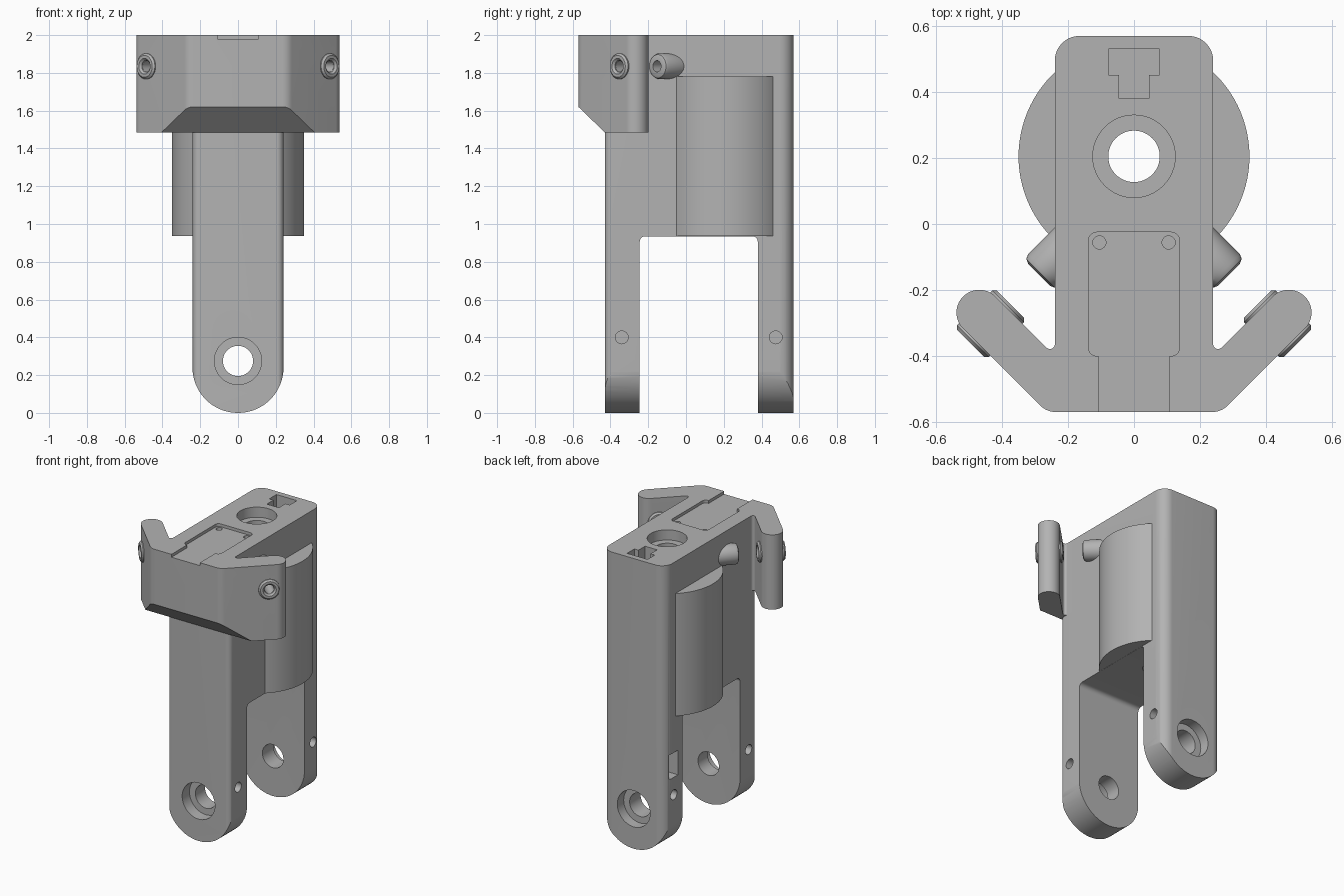
import bpy, math
from mathutils import Vector, Matrix

cube = bpy.data.objects.get("Cube")
if cube:
    bpy.data.objects.remove(cube, do_unlink=True)

grey = bpy.data.materials.new("plain grey")
grey.use_nodes = True
grey.diffuse_color = (0.45, 0.45, 0.45, 1)
grey.node_tree.nodes["Principled BSDF"].inputs["Base Color"].default_value = (0.45, 0.45, 0.45, 1)


def make(name, verts, faces):
    me = bpy.data.meshes.new(name)
    me.from_pydata(verts, [], faces)
    me.materials.append(grey)
    ob = bpy.data.objects.new(name, me)
    bpy.context.collection.objects.link(ob)
    bm_fix(me)
    return ob


def bm_fix(me):
    import bmesh
    bm = bmesh.new()
    bm.from_mesh(me)
    bmesh.ops.recalc_face_normals(bm, faces=bm.faces)
    bm.to_mesh(me)
    bm.free()


def rounded(points):
    """Outline from (a, b, radius) corners, each radius turned into an arc."""
    out = []
    for i, (a, b, r) in enumerate(points):
        p = Vector((a, b))
        if not r:
            out.append(p)
            continue
        u = (Vector(points[i - 1][:2]) - p).normalized()
        v = (Vector(points[(i + 1) % len(points)][:2]) - p).normalized()
        half = u.angle(v) / 2
        centre = p + (u + v).normalized() * r / math.sin(half)
        start = p + u * r / math.tan(half) - centre
        sweep = start.angle_signed(p + v * r / math.tan(half) - centre)
        n = max(4, int(abs(sweep) / 0.1))
        for k in range(n + 1):
            out.append(centre + Matrix.Rotation(-sweep * k / n, 2) @ start)
    return out


def prism(name, points, axis, lo, hi):
    """Extrude a rounded outline along x, y or z."""
    place = {"x": lambda p, t: (t, p.x, p.y),
             "y": lambda p, t: (p.x, t, p.y),
             "z": lambda p, t: (p.x, p.y, t)}[axis]
    ring = rounded(points)
    n = len(ring)
    verts = [place(p, lo) for p in ring] + [place(p, hi) for p in ring]
    sides = [(i, (i + 1) % n, n + (i + 1) % n, n + i) for i in range(n)]
    return make(name, verts, sides + [tuple(range(n)), tuple(range(n, 2 * n))])


def box(a0, a1, b0, b1, r=0):
    return [(a0, b0, r), (a1, b0, r), (a1, b1, r), (a0, b1, r)]


def lathe(name, profile, origin, axis, n=48, closed=False):
    """Spin (radius, height) points about an axis; a closed profile makes a ring."""
    rot = Vector(axis).to_track_quat("Z", "Y")
    verts = [rot @ Vector((r * math.cos(2 * math.pi * i / n), r * math.sin(2 * math.pi * i / n), h))
             + Vector(origin) for r, h in profile for i in range(n)]
    m = len(profile)
    faces = [(j * n + i, j * n + (i + 1) % n, (j + 1) % m * n + (i + 1) % n, (j + 1) % m * n + i)
             for j in range(m if closed else m - 1) for i in range(n)]
    if not closed:
        faces += [tuple(range(n)), tuple(range((m - 1) * n, m * n))]
    return make(name, verts, faces)


def rod(origin, axis, r, length, name="cutter", n=48):
    return lathe(name, [(r, 0), (r, length)], origin, axis, n)


def boolean(target, operation, *tools):
    for tool in tools:
        mod = target.modifiers.new("cut", "BOOLEAN")
        mod.operation, mod.solver, mod.object = operation, "EXACT", tool
        dg = bpy.context.evaluated_depsgraph_get()
        me = bpy.data.meshes.new_from_object(target.evaluated_get(dg))
        target.modifiers.clear()
        target.data = me
        bpy.data.objects.remove(tool, do_unlink=True)


# Fork body: rounded column, round feet, open gap between the legs
body = prism("fork_body", [(-0.24, -0.43, 0.035), (0.24, -0.43, 0.035),
                           (0.24, 0.57, 0.075), (-0.24, 0.57, 0.075)], "z", 0, 2)
feet = prism("feet", [(-0.241, 0, 0.24), (0.241, 0, 0.24), (0.241, 2.1, 0), (-0.241, 2.1, 0)],
             "y", -1, 1)
boolean(body, "INTERSECT", feet)
gap = prism("gap", [(-0.245, -0.1, 0), (0.38, -0.1, 0), (0.38, 0.935, 0.03), (-0.245, 0.935, 0.03)],
            "x", -1, 1)
boolean(body, "DIFFERENCE", gap)

# Round housing through the column
boolean(body, "UNION", rod((0, 0.205, 0.936), (0, 0, 1), 0.35, 0.844, "housing", 96))

# Winged head bracket with a sloping underside
half = [(0.265, -0.57, 0.07), (0.5665, -0.2685, 0.0685), (0.469, -0.171, 0.0685),
        (0.24, -0.4, 0.015), (0.24, -0.3, 0)]
bracket = prism("bracket", half + [(-x, y, r) for x, y, r in reversed(half)], "z", 1.485, 2)
slope = prism("slope", [(-0.43, 1.485, 0), (-0.43, 1.3, 0), (-0.72, 1.3, 0), (-0.72, 1.765, 0)],
              "x", -1, 1)
boolean(bracket, "DIFFERENCE", slope)
boolean(body, "UNION", bracket)

# Angled knobs, wing bolt holes and their rings, on both sides
for s, side in ((1, "left"), (-1, "right")):
    out = Vector((s, -1, 0)).normalized()
    tip = Vector((s * 0.287, -0.154, 1.835))
    knob = lathe("knob", [(0.068, -0.2), (0.068, -0.02), (0.062, -0.006), (0.048, 0)], tip, out)
    boolean(body, "UNION", knob)
    boolean(body, "DIFFERENCE", rod(tip - out * 0.12, out, 0.03, 0.5))
    for label, x, y, direction in (("outer", 0.484, -0.351, out), ("inner", 0.386, -0.254, -out)):
        lathe(f"{side}_{label}_ring",
              [(0.031, -0.01), (0.031, 0.005), (0.042, 0.016), (0.058, 0.016), (0.068, 0.006), (0.068, -0.01)],
              (s * x, y, 1.835), direction, closed=True)

# Pivot holes with outward counterbores
boolean(body, "DIFFERENCE",
        rod((0, -0.6, 0.275), (0, 1, 0), 0.08, 1.4),
        rod((0, -0.5, 0.275), (0, 1, 0), 0.125, 0.15),
        rod((0, 0.65, 0.275), (0, -1, 0), 0.125, 0.15))

# Shaft hole through the column with a bearing seat on top
boolean(body, "DIFFERENCE",
        rod((0, 0.205, 0.5), (0, 0, 1), 0.078, 2),
        rod((0, 0.205, 1.93), (0, 0, 1), 0.125, 0.2))

# Set screw holes in the leg sides and a nut slot in the rear leg
for s in (1, -1):
    for y in (-0.34, 0.475):
        boolean(body, "DIFFERENCE", rod((s * 0.14, y, 0.4), (s, 0, 0), 0.034, 0.2, n=24))
boolean(body, "DIFFERENCE", prism("nut_slot", box(0.43, 0.52, 0.52, 0.69), "x", -0.4, -0.14))

# Top recesses: shallow tray with cable channel, screw holes and T slot
boolean(body, "DIFFERENCE",
        prism("tray", box(-0.138, 0.138, -0.4, -0.025, 0.025), "z", 1.98, 2.1),
        prism("channel", box(-0.108, 0.108, -0.7, -0.39), "z", 1.98, 2.1),
        prism("slot_head", box(-0.078, 0.078, 0.452, 0.53), "z", 1.9, 2.1),
        prism("slot_stem", box(-0.046, 0.046, 0.38, 0.46), "z", 1.9, 2.1))
for s in (1, -1):
    boolean(body, "DIFFERENCE", rod((s * 0.105, -0.056, 1.9), (0, 0, 1), 0.02, 0.2, n=24))

# Smooth shading with sharp edges kept
for ob in bpy.context.scene.objects:
    ob.select_set(ob.type == "MESH")
bpy.context.view_layer.objects.active = body
bpy.ops.object.shade_smooth_by_angle(angle=math.radians(30))
